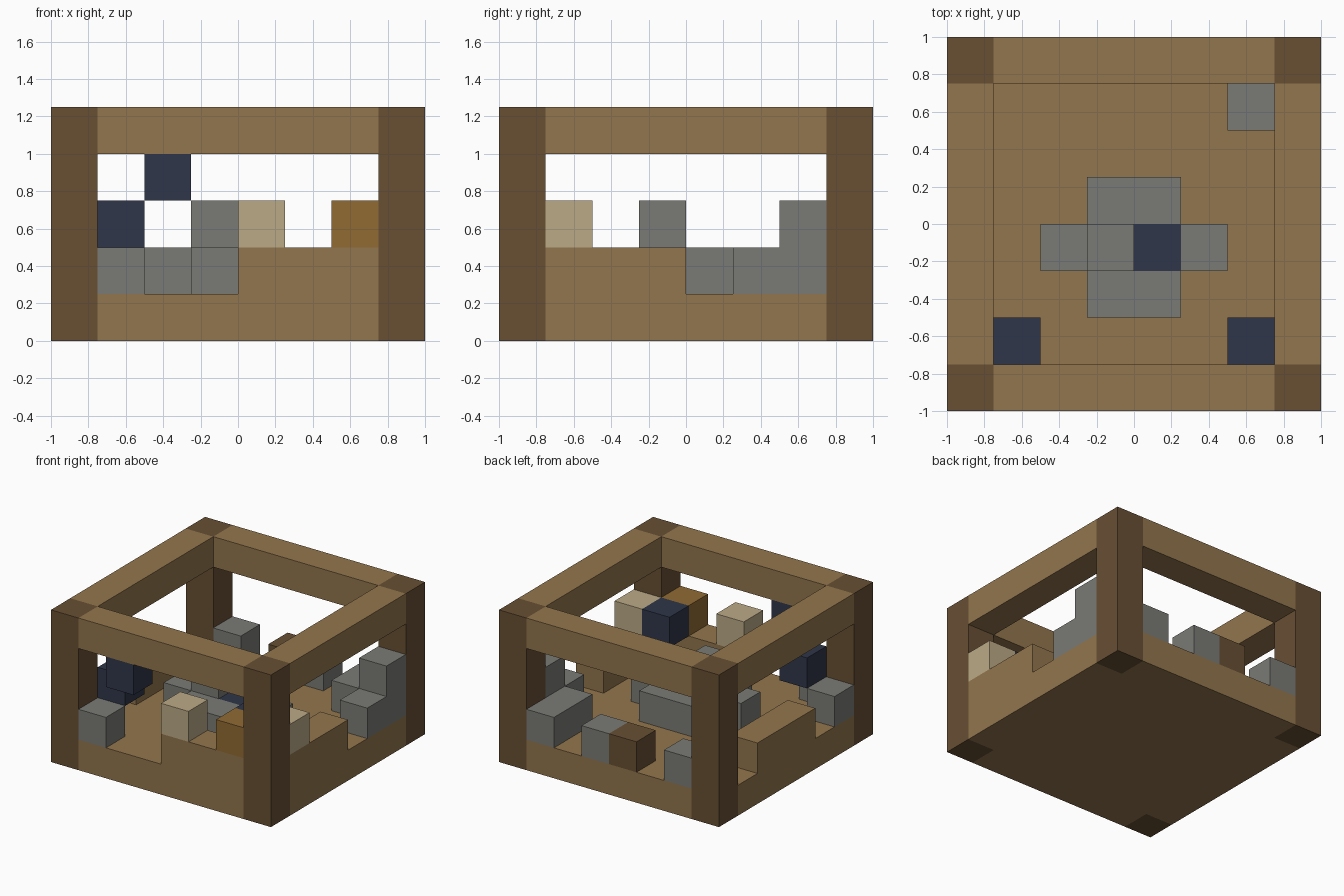
import bpy
import bmesh
from mathutils import Vector, Matrix
from math import pi

if "Cube" in bpy.data.objects:
    bpy.data.objects.remove(bpy.data.objects["Cube"], do_unlink=True)

U = 0.25  # edge of one block; the model is 8 x 8 x 5 blocks


def material(name, r, g, b):
    m = bpy.data.materials.new(name)
    m.use_nodes = True
    m.diffuse_color = (r, g, b, 1)
    m.node_tree.nodes["Principled BSDF"].inputs["Base Color"].default_value = (r, g, b, 1)
    return m


plank = material("plank_brown", 0.29, 0.18, 0.075)
log = material("dark_log_brown", 0.138, 0.08, 0.034)
stone = material("stone_grey", 0.195, 0.195, 0.18)
navy = material("navy_blue", 0.029, 0.037, 0.067)
tan = material("pale_tan", 0.50, 0.40, 0.24)
amber = material("amber_brown", 0.28, 0.145, 0.034)


def finish(name, bm, mat):
    bmesh.ops.recalc_face_normals(bm, faces=bm.faces)
    mesh = bpy.data.meshes.new(name)
    bm.to_mesh(mesh)
    bm.free()
    mesh.materials.append(mat)
    obj = bpy.data.objects.new(name, mesh)
    bpy.context.collection.objects.link(obj)
    return obj


def block(name, mat, cell, size=(1, 1, 1)):
    """Box whose low corner is at a grid cell, with its size in blocks."""
    bm = bmesh.new()
    size = Vector(size)
    centre = (Vector(cell) + size / 2 - Vector((4, 4, 0))) * U
    bmesh.ops.create_cube(bm, size=1, matrix=Matrix.Translation(centre) @ Matrix.Diagonal(size * U).to_4x4())
    return finish(name, bm, mat)


# Floor: a square with its corners notched for the posts
bm = bmesh.new()
notch = [Vector((1, -0.75, 0)), Vector((1, 0.75, 0)), Vector((0.75, 0.75, 0))]
outline = [Matrix.Rotation(q * pi / 2, 3, 'Z') @ p for q in range(4) for p in notch]
base = bm.faces.new([bm.verts.new(p) for p in outline])
top = bmesh.ops.extrude_face_region(bm, geom=[base], use_keep_orig=True)
bmesh.ops.translate(bm, vec=(0, 0, U), verts=[v for v in top["geom"] if isinstance(v, bmesh.types.BMVert)])
finish("floor", bm, plank)

# Corner posts
for side, x in (("right", 0), ("left", 7)):
    for end, y in (("front", 0), ("back", 7)):
        block(f"{end}_{side}_post", log, (x, y, 0), (1, 1, 5))

# Top beams
for name, n in (("front", 0), ("back", 7)):
    block(name + "_beam", plank, (1, n, 4), (6, 1, 1))
for name, n in (("right", 0), ("left", 7)):
    block(name + "_beam", plank, (n, 1, 4), (1, 6, 1))

# Broken low plank walls
block("front_wall", plank, (4, 0, 1), (3, 1, 1))
block("left_wall", plank, (7, 1, 1), (1, 3, 1))
block("right_wall", plank, (0, 3, 1), (1, 3, 1))

# Stone rubble in the wall line
block("front_stone", stone, (1, 0, 1))
block("right_stone", stone, (0, 1, 1))
block("back_right_stone", stone, (1, 7, 1))
block("back_middle_stone", stone, (4, 7, 1))
block("back_left_stones", stone, (6, 6, 1), (1, 2, 1))
block("left_low_stone", stone, (7, 5, 1))
block("left_tall_stones", stone, (7, 6, 1), (1, 1, 2))
block("back_log", log, (3, 7, 1))

# Central hearth
block("hearth_front", stone, (3, 2, 1), (2, 1, 1))
block("hearth_back", stone, (3, 4, 1), (2, 1, 1))
block("hearth_right", stone, (2, 3, 1))
block("hearth_left", stone, (5, 3, 1))
block("hearth_pillar", stone, (3, 3, 1), (1, 1, 2))
block("hearth_core", navy, (4, 3, 1))

# Blocks standing on the walls
block("front_tan_block", tan, (4, 0, 2))
block("left_tan_block", tan, (7, 1, 2))
block("amber_block", amber, (6, 0, 2))

# Floating navy blocks
for name, cell in (("right", (1, 1, 2)), ("left", (6, 1, 2)), ("hanging", (2, 0, 3))):
    block(name + "_navy_block", navy, cell)
